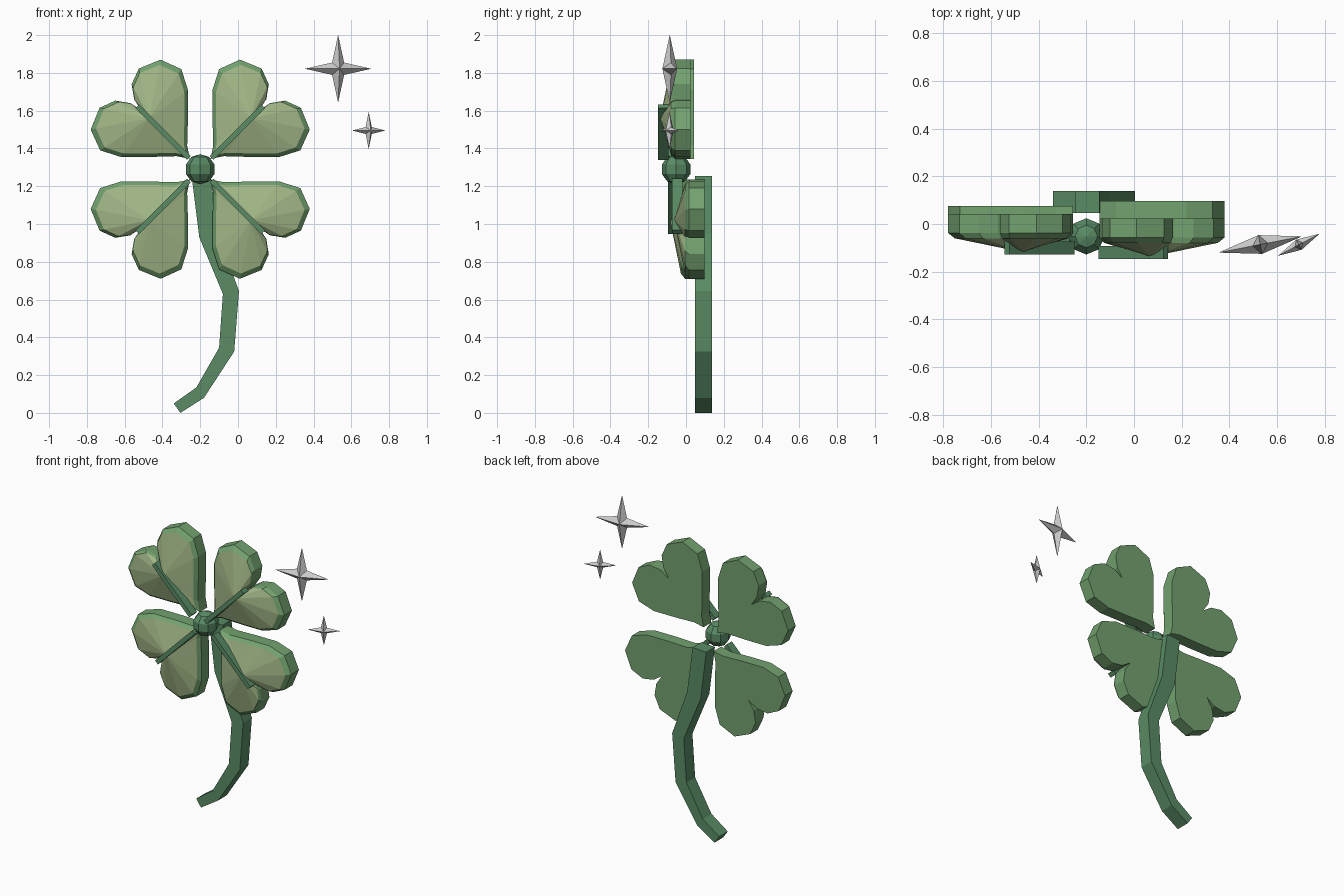
import bpy, bmesh, math
from mathutils import Matrix, Vector

if "Cube" in bpy.data.objects:
    bpy.data.objects.remove(bpy.data.objects["Cube"])


def material(name, rgb):
    m = bpy.data.materials.new(name)
    m.diffuse_color = (*rgb, 1)
    m.use_nodes = True
    m.node_tree.nodes["Principled BSDF"].inputs["Base Color"].default_value = m.diffuse_color
    return m


LEAF = material("leaf_green", (0.17, 0.36, 0.16))
LIGHT = material("leaf_light_green", (0.36, 0.47, 0.24))
DARK = material("stem_green", (0.10, 0.26, 0.13))


def finish(bm, name, *mats):
    bmesh.ops.recalc_face_normals(bm, faces=bm.faces)
    mesh = bpy.data.meshes.new(name)
    bm.to_mesh(mesh)
    bm.free()
    ob = bpy.data.objects.new(name, mesh)
    bpy.context.collection.objects.link(ob)
    for m in mats:
        mesh.materials.append(m)
    return ob


def ring(bm, pts, y):
    return [bm.verts.new((x, y, z)) for x, z in pts]


def bridge(bm, a, b):
    n = len(a)
    for i in range(n):
        j = (i + 1) % n
        bm.faces.new((a[i], a[j], b[j], b[i]))


def fan(bm, loop, tip, mat=0):
    for i in range(len(loop)):
        f = bm.faces.new((loop[i], loop[(i + 1) % len(loop)], tip))
        f.material_index = mat


def prism(name, pts, y0, y1, mat):
    bm = bmesh.new()
    a, b = ring(bm, pts, y0), ring(bm, pts, y1)
    bm.faces.new(a)
    bm.faces.new(b)
    bridge(bm, a, b)
    return finish(bm, name, mat)


# Half heart outline, tip at origin, mirrored across the diagonal
HALF = [(0.004, 0.06), (0, 0.2), (0, 0.355), (0.035, 0.465), (0.145, 0.515),
        (0.26, 0.468), (0.298, 0.385), (0.285, 0.305)]
HEART = [(-0.01, -0.01)] + HALF + [(0.245, 0.245)] + [(w, u) for u, w in reversed(HALF)]
PEAK = 0.205


def leaf(label, sx, sz, back):
    def place(pts):
        return [(-0.2 + sx * (0.065 + u), 1.29 + sz * (0.065 + w)) for u, w in pts]

    # Heart slab with a bevelled rim and a faceted peak in front
    inner = [(PEAK + (u - PEAK) * 0.91, PEAK + (w - PEAK) * 0.91) for u, w in HEART]
    bm = bmesh.new()
    r0 = ring(bm, place(HEART), back)
    r1 = ring(bm, place(HEART), back - 0.08)
    r2 = ring(bm, place(inner), back - 0.102)
    bm.faces.new(r0)
    bridge(bm, r0, r1)
    bridge(bm, r1, r2)
    fan(bm, r2, ring(bm, place([(PEAK, PEAK)]), back - 0.16)[0], 1)
    finish(bm, label + "_leaf", LEAF, LIGHT)

    # Diagonal vein
    d, a, b = 0.01, -0.005, 0.268
    vein = [(a - d, a + d), (b - d, b + d), (b + d, b - d), (a + d, a - d)]
    prism(label + "_vein", place(vein), back - 0.17, back - 0.115, DARK)


leaf("upper_left", -1, 1, 0.042)
leaf("upper_right", 1, 1, 0.023)
leaf("lower_left", -1, -1, 0.075)
leaf("lower_right", 1, -1, 0.097)

# Curved stem
left = [(-0.34, 0.05), (-0.22, 0.135), (-0.10, 0.345), (-0.08, 0.63), (-0.205, 0.93), (-0.245, 1.25)]
right = [(-0.305, 0.0), (-0.18, 0.08), (-0.02, 0.325), (0.005, 0.645), (-0.105, 0.95), (-0.145, 1.255)]
prism("stem", left + right[::-1], 0.047, 0.138, DARK)

# Centre bead
bm = bmesh.new()
bmesh.ops.create_uvsphere(bm, u_segments=8, v_segments=5, radius=0.08,
                          matrix=Matrix.Translation((-0.2, -0.052, 1.29)))
finish(bm, "centre_bead", DARK)


# Four-pointed sparkles
def sparkle(name, loc, size, inner, depth, turn):
    bm = bmesh.new()
    pts = []
    for i in range(8):
        r = inner if i % 2 else size
        pts.append((r * math.cos(i * math.pi / 4), r * math.sin(i * math.pi / 4)))
    loop = ring(bm, pts, 0)
    for y in (-depth, depth):
        fan(bm, loop, bm.verts.new((0, y, 0)))
    ob = finish(bm, name)
    ob.location = loc
    ob.rotation_euler.z = math.radians(turn)


sparkle("large_sparkle", (0.53, -0.086, 1.822), 0.179, 0.046, 0.04, 11)
sparkle("small_sparkle", (0.692, -0.087, 1.495), 0.099, 0.026, 0.024, 28)
